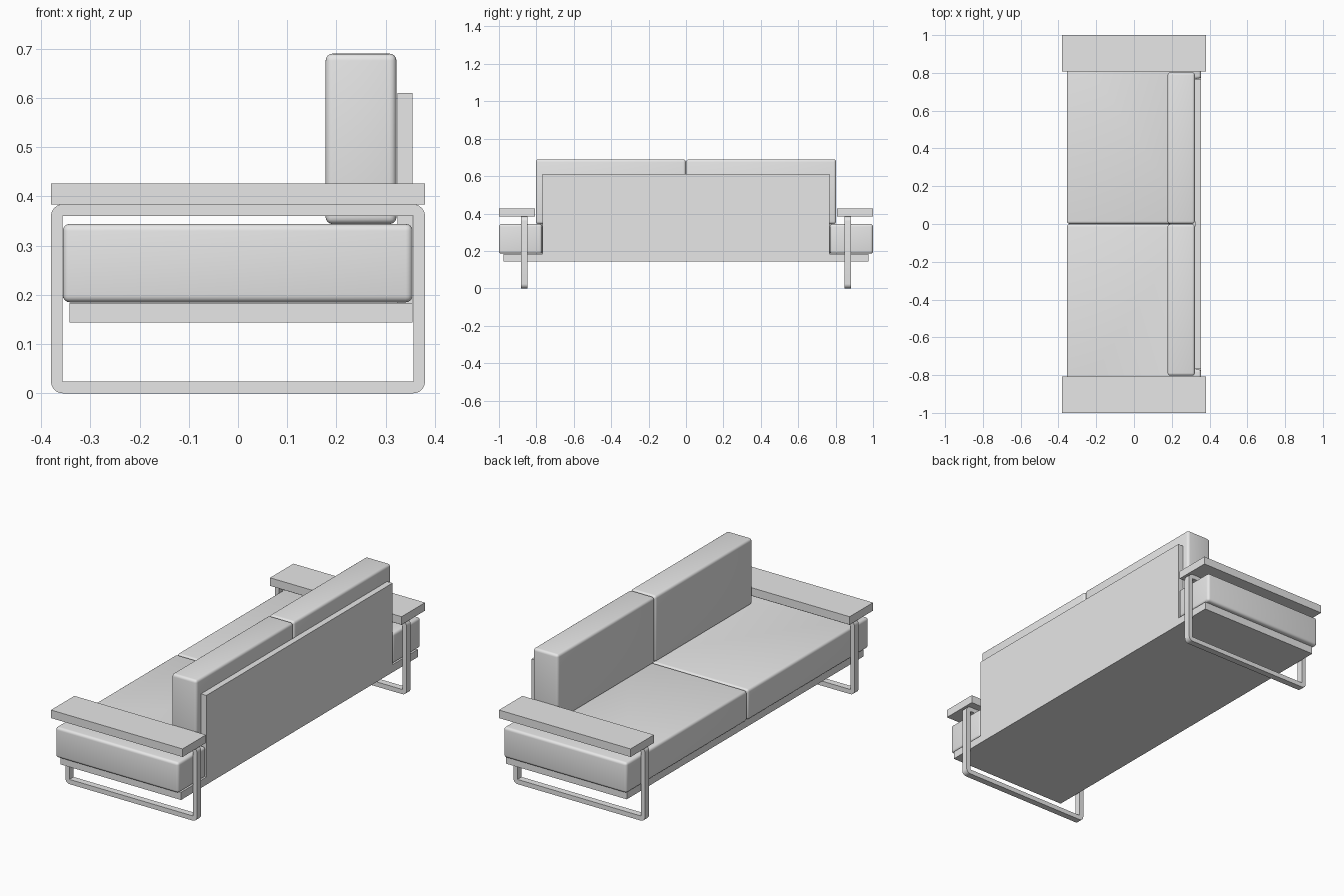
import bpy, bmesh, math

if "Cube" in bpy.data.objects:
    bpy.data.objects.remove(bpy.data.objects["Cube"])

grey = bpy.data.materials.new("soft_grey")
grey.diffuse_color = (0.8, 0.8, 0.8, 1)
grey.use_nodes = True
grey.node_tree.nodes["Principled BSDF"].inputs["Base Color"].default_value = grey.diffuse_color


def prism(name, outline, z0, z1, radius=0.0):
    """Extrude an xy outline between two heights, optionally rounding all edges."""
    bm = bmesh.new()
    face = bm.faces.new([bm.verts.new((x, y, z0)) for x, y in outline])
    top = bmesh.ops.extrude_face_region(bm, geom=[face])["geom"]
    bmesh.ops.translate(bm, vec=(0, 0, z1 - z0),
                        verts=[v for v in top if isinstance(v, bmesh.types.BMVert)])
    bmesh.ops.recalc_face_normals(bm, faces=bm.faces)
    if radius:
        bmesh.ops.bevel(bm, geom=bm.edges[:], offset=radius, segments=4,
                        profile=0.5, affect='EDGES', clamp_overlap=True)
    return finish(name, bm, radius > 0)


def finish(name, bm, smooth):
    mesh = bpy.data.meshes.new(name)
    bm.to_mesh(mesh)
    bm.free()
    mesh.materials.append(grey)
    obj = bpy.data.objects.new(name, mesh)
    bpy.context.collection.objects.link(obj)
    if smooth:
        bpy.ops.object.select_all(action='DESELECT')
        obj.select_set(True)
        bpy.context.view_layer.objects.active = obj
        bpy.ops.object.shade_smooth_by_angle(angle=math.radians(40))
    return obj


def box(name, x0, x1, y0, y1, z0, z1, radius=0.0):
    return prism(name, [(x0, y0), (x1, y0), (x1, y1), (x0, y1)], z0, z1, radius)


def leg_frame(name, y0, y1):
    """Rectangular loop with rounded outer corners and square inner corners."""
    hx, top, r, t, n = 0.38, 0.384, 0.024, 0.0235, 6
    outer, inner = [], []
    corners = [(1, 0), (1, 1), (-1, 1), (-1, 0)]
    for i, (sx, up) in enumerate(corners):
        cx, cz = sx * (hx - r), (top - r if up else r)
        for k in range(n + 1):
            a = math.radians(-90 + 90 * i + 90 * k / n)
            outer.append((cx + r * math.cos(a), cz + r * math.sin(a)))
            inner.append((sx * (hx - t), top - t if up else t + 0.001))
    bm = bmesh.new()
    rings = [[bm.verts.new((x, y, z)) for x, z in pts]
             for pts, y in ((outer, y0), (outer, y1), (inner, y1), (inner, y0))]
    count = len(outer)
    for a in range(4):
        p, q = rings[a], rings[(a + 1) % 4]
        for i in range(count):
            j = (i + 1) % count
            bm.faces.new((p[i], p[j], q[j], q[i]))
    bmesh.ops.remove_doubles(bm, verts=bm.verts, dist=1e-5)
    bmesh.ops.recalc_face_normals(bm, faces=bm.faces)
    return finish(name, bm, True)


# Platform and back panel
box("base_platform", -0.342, 0.355, -0.977, 0.977, 0.144, 0.184)
box("back_panel", 0.324, 0.355, -0.768, 0.768, 0.184, 0.61)

for side, label in ((-1, "near"), (1, "far")):
    # Seat cushion, notched around the back panel
    outline = [(-0.356, 0.001), (0.322, 0.001), (0.322, 0.77),
               (0.355, 0.77), (0.355, 1.0), (-0.356, 1.0)]
    prism("seat_cushion_" + label, [(x, side * y) for x, y in outline],
          0.185, 0.344, 0.014)
    # Back cushion
    ya, yb = sorted((side * 0.001, side * 0.803))
    box("back_cushion_" + label, 0.178, 0.322, ya, yb, 0.344, 0.69, 0.014)
    # Armrest slab
    ya, yb = sorted((side * 0.807, side * 1.0))
    box("armrest_" + label, -0.38, 0.38, ya, yb, 0.384, 0.426)
    # Loop leg
    ya, yb = sorted((side * 0.847, side * 0.881))
    leg_frame("leg_frame_" + label, ya, yb)
